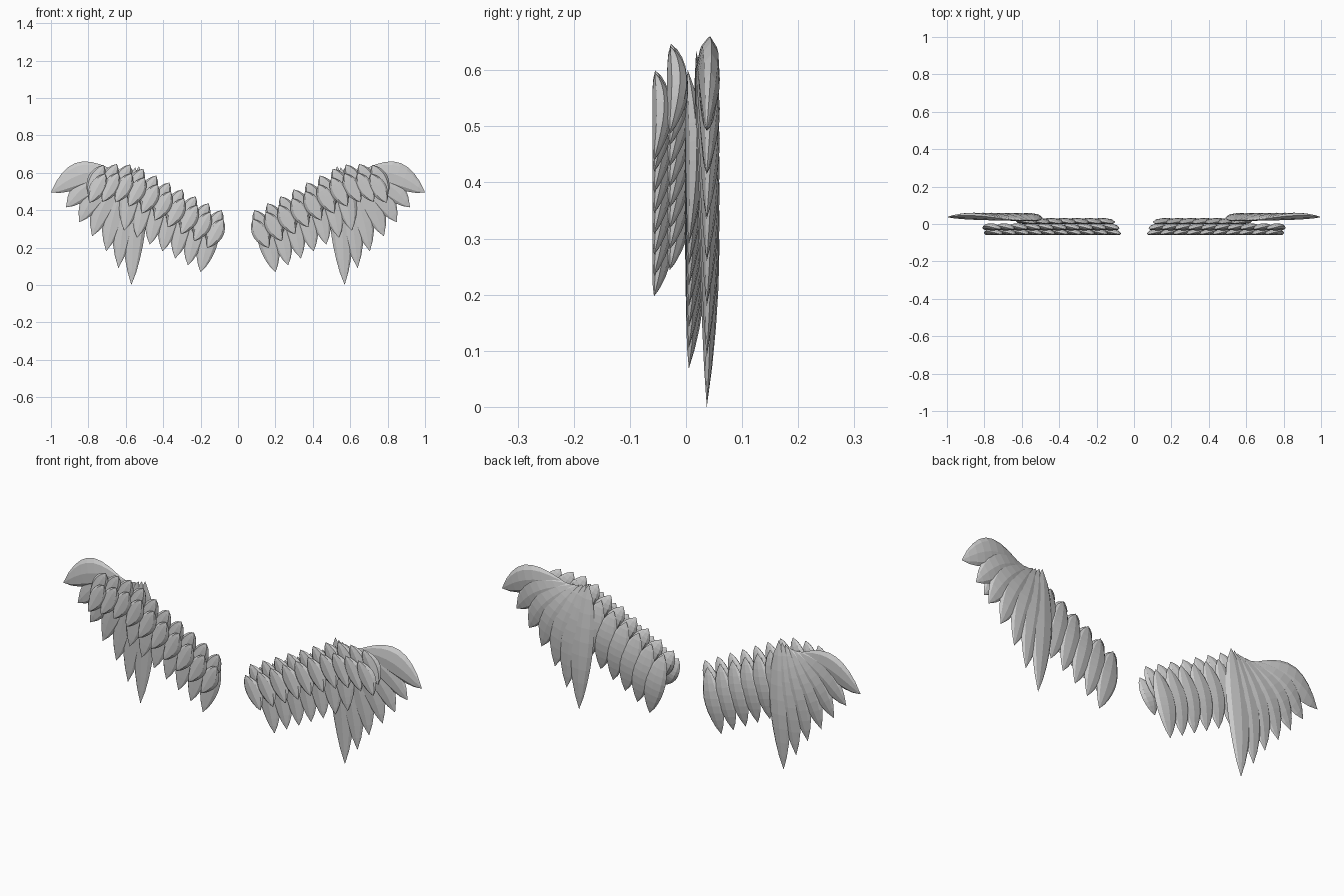
import bpy, bmesh, math
from mathutils import Vector

if "Cube" in bpy.data.objects:
    bpy.data.objects.remove(bpy.data.objects["Cube"])

grey = bpy.data.materials.new("feather_grey")
grey.diffuse_color = (0.6, 0.6, 0.6, 1)
grey.use_nodes = True
grey.node_tree.nodes["Principled BSDF"].inputs["Base Color"].default_value = grey.diffuse_color

RINGS, SIDES = 9, 8


def add_feather(bm, base, tip, y, width, depth, sweep=0.0, bow=0.0, peak=0.5, yaw=0.0):
    """Closed leaf from base to tip (x, z); y = (base, tip) depths; bow pushes the middle back."""
    b, t = Vector((base[0], y[0], base[1])), Vector((tip[0], y[1], tip[1]))
    axis = Vector((t.x - b.x, 0, t.z - b.z)).normalized()
    side = Vector((-axis.z, 0, axis.x))          # points outward from the body
    back = Vector((0, 1, 0))
    u_dir = side * math.cos(yaw) + back * math.sin(yaw)
    v_dir = back * math.cos(yaw) - side * math.sin(yaw)
    rings = []
    for i in range(1, RINGS):
        s = i / RINGS
        arch = math.sin(math.pi * s)
        c = b.lerp(t, s) + side * sweep * arch + back * bow * arch
        # widest at "peak", round at the base and pointed at the tip
        p = s ** (math.log(0.5) / math.log(peak))
        w = math.sin(math.pi * p) ** 0.8
        rings.append([bm.verts.new(c + u_dir * (width / 2 * w * math.cos(a)) + v_dir * (depth / 2 * w * math.sin(a)))
                      for a in (2 * math.pi * k / SIDES for k in range(SIDES))])
    start, end = bm.verts.new(b), bm.verts.new(t)
    for k in range(SIDES):
        n = (k + 1) % SIDES
        bm.faces.new((start, rings[0][n], rings[0][k]))
        bm.faces.new((end, rings[-1][k], rings[-1][n]))
        for r0, r1 in zip(rings, rings[1:]):
            bm.faces.new((r0[k], r0[n], r1[n], r1[k]))


def make_layer(name, feathers):
    """One row of feathers, mirrored to the other wing."""
    bm = bmesh.new()
    for f in feathers:
        add_feather(bm, **f)
    bmesh.ops.recalc_face_normals(bm, faces=bm.faces)
    mesh = bpy.data.meshes.new(name)
    bm.to_mesh(mesh)
    bm.free()
    mesh.materials.append(grey)
    ob = bpy.data.objects.new(name, mesh)
    bpy.context.collection.objects.link(ob)
    mod = ob.modifiers.new("other_wing", 'MIRROR')
    mod.use_mirror_merge = False


def covert_row(x0, z0, y, depth):
    """Ten short feathers climbing the wing arm, then levelling at the wrist."""
    row = []
    for i in range(10):
        x = x0 + 0.07 * i
        z = z0 + 0.037 * min(i, 6) + (0, 0.022, 0.025, 0.02)[max(0, i - 6)]
        row.append(dict(base=(x - 0.043, z + 0.078), tip=(x + 0.043, z - 0.078), y=y,
                        width=0.088, depth=depth, bow=0.013, peak=0.48, yaw=0.1))
    return row


# short feathers along the front of the wing arm
make_layer("front_coverts", covert_row(0.122, 0.275, (-0.055, -0.057), 0.034))
make_layer("rear_coverts", covert_row(0.13, 0.322, (-0.027, -0.029), 0.038))

# medium feathers hanging below the arm
make_layer("secondary_feathers", [
    dict(base=(0.12 + 0.07 * i, 0.385 + 0.036 * i), tip=(0.2 + 0.068 * i, 0.068 + 0.037 * i),
         y=(0.003, 0.005), width=0.11, depth=0.034, sweep=0.004, bow=0.012, peak=0.48, yaw=0.06)
    for i in range(7)])

# long feathers fanning out from the wrist
tips = [(0.57, 0.0), (0.64, 0.09), (0.705, 0.18), (0.78, 0.26), (0.85, 0.335), (0.92, 0.415), (1.0, 0.495)]
make_layer("primary_feathers", [
    dict(base=(0.53 + 0.018 * i, 0.635 - 0.006 * i), tip=tip, y=(0.018, 0.037),
         width=0.125 + 0.002 * i, depth=0.038, sweep=0.005 + 0.007 * i, bow=0.013,
         peak=0.45 + 0.015 * i, yaw=0.06)
    for i, tip in enumerate(tips)])
